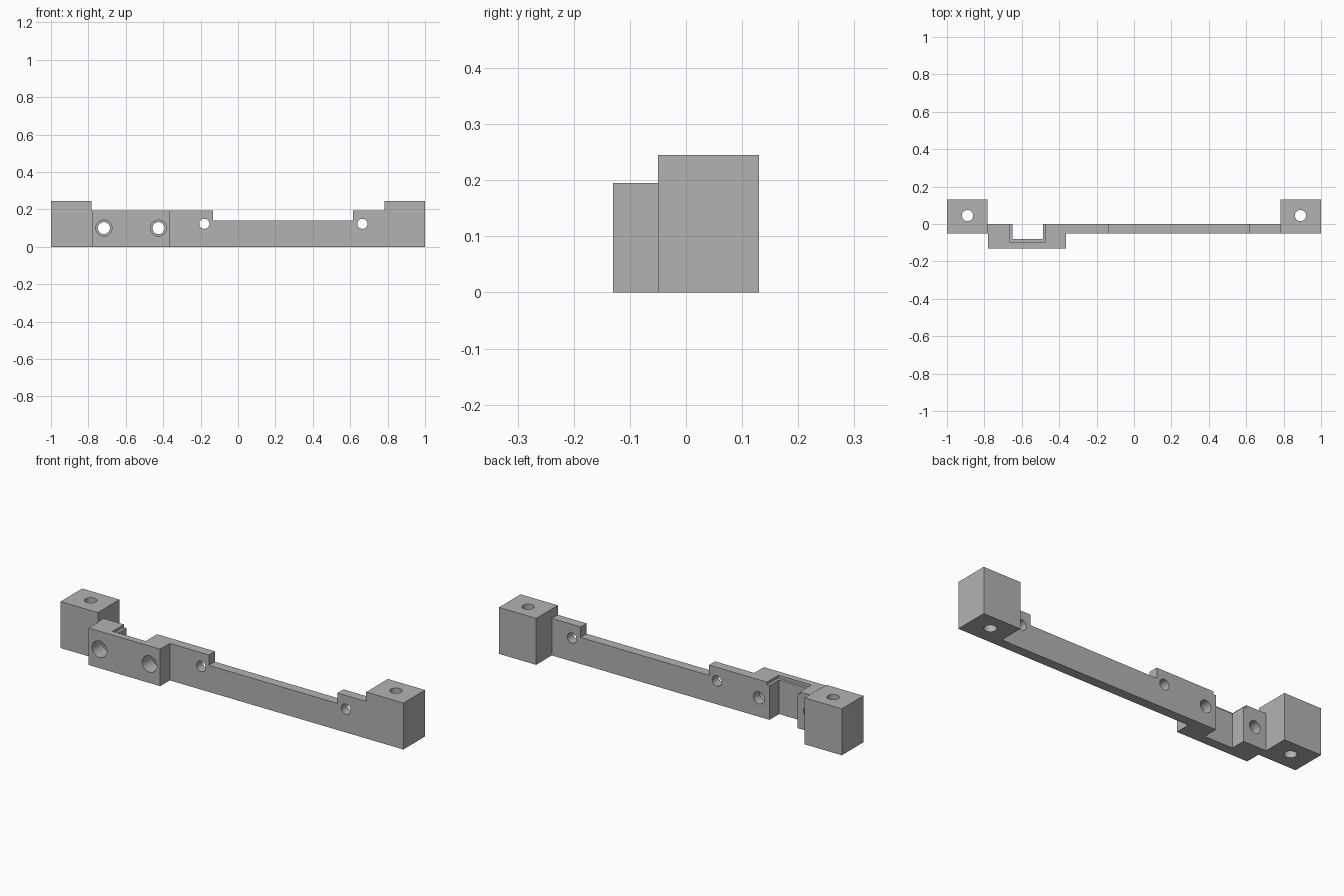
import bpy, bmesh, math
from mathutils import Matrix, Vector

cube = bpy.data.objects.get("Cube")
if cube:
    bpy.data.objects.remove(cube, do_unlink=True)

grey = bpy.data.materials.new("plain_grey")
grey.use_nodes = True
grey.diffuse_color = (0.45, 0.45, 0.45, 1)
grey.node_tree.nodes["Principled BSDF"].inputs["Base Color"].default_value = grey.diffuse_color


def make_object(name, bm):
    bmesh.ops.recalc_face_normals(bm, faces=bm.faces)
    mesh = bpy.data.meshes.new(name)
    bm.to_mesh(mesh)
    bm.free()
    mesh.materials.append(grey)
    obj = bpy.data.objects.new(name, mesh)
    bpy.context.collection.objects.link(obj)
    return obj


def box(name, x, y, z):
    bm = bmesh.new()
    bmesh.ops.create_cube(bm, size=1)
    for v in bm.verts:
        v.co = Vector([(lo + hi) / 2 + c * (hi - lo) for c, (lo, hi) in zip(v.co, (x, y, z))])
    return make_object(name, bm)


def rod(name, radius, length, centre, axis):
    bm = bmesh.new()
    turn = Matrix.Rotation(math.pi / 2, 4, "X") if axis == "y" else Matrix()
    bmesh.ops.create_cone(bm, cap_ends=True, segments=40, radius1=radius, radius2=radius,
                          depth=length, matrix=Matrix.Translation(centre) @ turn)
    return make_object(name, bm)


def extrude_profile(name, points, y0, y1):
    bm = bmesh.new()
    face = bm.faces.new([bm.verts.new((x, y0, z)) for x, z in points])
    new = bmesh.ops.extrude_face_region(bm, geom=[face])["geom"]
    bmesh.ops.translate(bm, vec=(0, y1 - y0, 0),
                        verts=[g for g in new if isinstance(g, bmesh.types.BMVert)])
    return make_object(name, bm)


def combine(target, tool, operation):
    mod = target.modifiers.new(operation, "BOOLEAN")
    mod.operation = operation
    mod.solver = "EXACT"
    mod.object = tool
    bpy.context.view_layer.objects.active = target
    bpy.ops.object.modifier_apply(modifier=mod.name)
    bpy.data.objects.remove(tool, do_unlink=True)


FRONT, BACK, SHOULDER, LOW = -0.05, 0.0, 0.195, 0.14

# Stepped rail, with ends running into the end blocks
bar = extrude_profile("mounting_bar", [
    (-0.85, 0), (0.85, 0), (0.85, SHOULDER), (0.615, SHOULDER),
    (0.615, LOW), (-0.135, LOW), (-0.135, SHOULDER), (-0.85, SHOULDER)], FRONT, BACK)

# Raised front housing and the two end blocks
combine(bar, box("housing", (-0.78, -0.363), (-0.13, BACK), (0, SHOULDER)), "UNION")
for side in (-1, 1):
    x = sorted((side * 0.783, side * 1.0))
    combine(bar, box("end_block", x, (FRONT, 0.13), (0, 0.245)), "UNION")

# Open pocket in the back of the housing, with a shallow ledge around its top
combine(bar, box("pocket", (-0.65, -0.487), (-0.08, 0.05), (-0.1, 0.3)), "DIFFERENCE")
combine(bar, box("pocket_ledge", (-0.665, -0.472), (-0.095, 0.05), (0.18, 0.3)), "DIFFERENCE")

# Vertical bolt holes in the end blocks
for side in (-1, 1):
    combine(bar, rod("bolt_hole", 0.03, 0.6, (side * 0.89, 0.045, 0.12), "z"), "DIFFERENCE")

# Counterbored holes through the housing
for x in (-0.717, -0.425):
    combine(bar, rod("through_hole", 0.032, 0.6, (x, 0, 0.1), "y"), "DIFFERENCE")
    combine(bar, rod("counterbore", 0.043, 0.2, (x, -0.15, 0.1), "y"), "DIFFERENCE")

# Small holes through the rail shoulders
for x in (-0.18, 0.665):
    combine(bar, rod("rail_hole", 0.027, 0.6, (x, 0, 0.123), "y"), "DIFFERENCE")

# Smooth hole walls, crisp edges
bpy.ops.object.select_all(action="DESELECT")
bar.select_set(True)
bpy.context.view_layer.objects.active = bar
bpy.ops.object.shade_smooth_by_angle(angle=math.radians(30))
